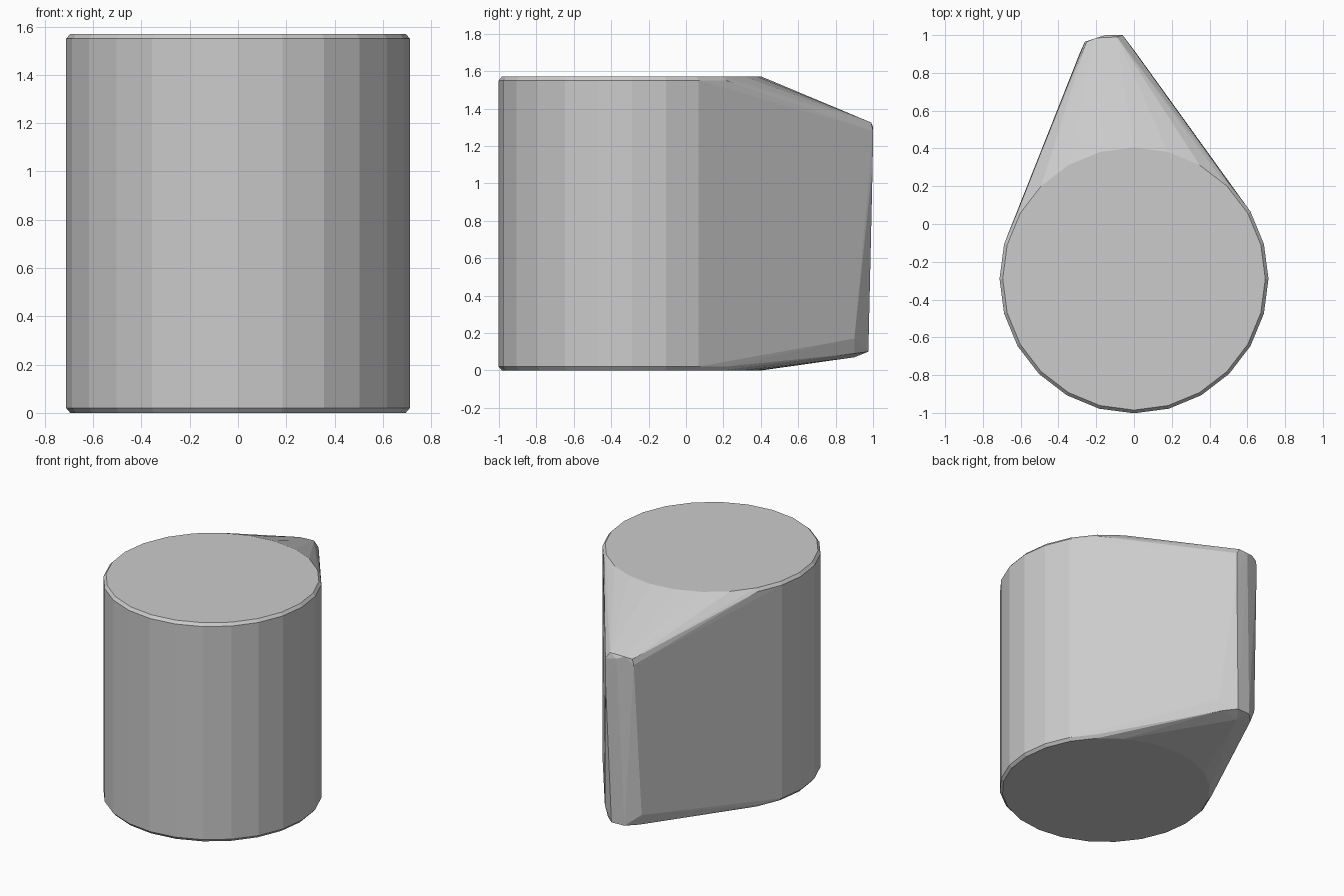
import bpy, bmesh, math

if "Cube" in bpy.data.objects:
    bpy.data.objects.remove(bpy.data.objects["Cube"])

H, CY, SIDES = 1.57, -0.29, 24
bm = bmesh.new()

# Drum rings with a tiny chamfer at top and bottom
for r, z in ((0.695, 0), (0.712, 0.02), (0.712, H - 0.02), (0.695, H)):
    for i in range(SIDES):
        a = 2 * math.pi * i / SIDES
        bm.verts.new((r * math.cos(a), CY + r * math.sin(a), z))

# Narrow, off-centre tip at the back
tip = [
    (-0.25, 0.965, 1.31), (-0.20, 0.985, 1.322), (-0.09, 0.99, 1.325),
    (-0.26, 0.965, 1.27), (-0.15, 1.0, 1.30), (-0.06, 1.0, 1.28),
    (-0.06, 0.998, 1.10), (0.015, 0.90, 0.17), (-0.285, 0.91, 0.18),
    (-0.19, 0.97, 0.10), (-0.09, 0.975, 0.10), (-0.01, 0.90, 0.09),
    (-0.26, 0.90, 0.10), (-0.14, 0.90, 0.07),
]
for p in tip:
    bm.verts.new(p)

# Wrap drum and tip in one tapered skin
res = bmesh.ops.convex_hull(bm, input=bm.verts[:])
loose = {v for v in bm.verts if not v.link_faces}
bmesh.ops.delete(bm, geom=list(loose), context='VERTS')
bmesh.ops.dissolve_limit(bm, angle_limit=math.radians(0.5),
                         verts=bm.verts[:], edges=bm.edges[:])
bmesh.ops.recalc_face_normals(bm, faces=bm.faces[:])

mesh = bpy.data.meshes.new("teardrop_block")
bm.to_mesh(mesh)
bm.free()
obj = bpy.data.objects.new("teardrop_block", mesh)
bpy.context.collection.objects.link(obj)
